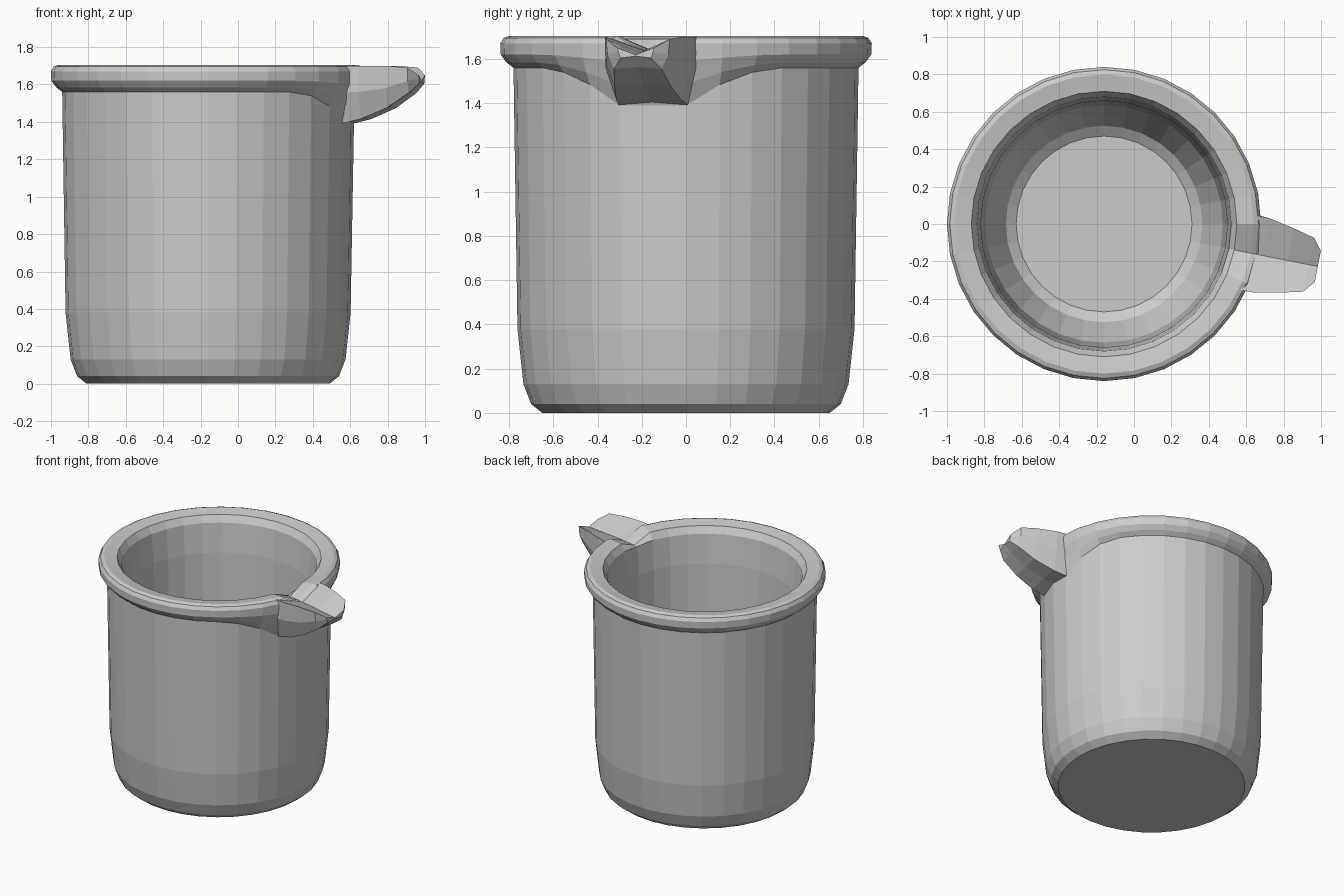
import bpy, bmesh
from math import sin, cos, pi, radians

if "Cube" in bpy.data.objects:
    bpy.data.objects.remove(bpy.data.objects["Cube"])

SIDES = 32
CENTRE_X = -0.16
SPOUT_TURN = radians(-11.25)   # spout points slightly towards the front


def loft(name, rings):
    """Skin a list of equal closed rings and cap both ends."""
    bm = bmesh.new()
    rows = [[bm.verts.new(p) for p in ring] for ring in rings]
    n = len(rows[0])
    for a, b in zip(rows, rows[1:]):
        for i in range(n):
            j = (i + 1) % n
            bm.faces.new((a[i], a[j], b[j], b[i]))
    bm.faces.new(rows[0][::-1])
    bm.faces.new(rows[-1])
    bmesh.ops.recalc_face_normals(bm, faces=bm.faces[:])
    mesh = bpy.data.meshes.new(name)
    bm.to_mesh(mesh)
    bm.free()
    obj = bpy.data.objects.new(name, mesh)
    obj.location.x = CENTRE_X
    obj.rotation_euler.z = SPOUT_TURN
    bpy.context.collection.objects.link(obj)
    return obj


# Beaker profile: radius, height, how far the row sags below the spout
profile = [
    (0.65, 0.0, 0), (0.70, 0.04, 0), (0.735, 0.13, 0), (0.762, 0.38, 0),
    (0.78, 1.56, 0.17), (0.812, 1.585, 0.10), (0.838, 1.62, 0.03),
    (0.84, 1.67, 0), (0.825, 1.695, 0), (0.80, 1.705, 0),
    (0.71, 1.69, 0), (0.68, 1.64, 0), (0.66, 1.42, 0),
    (0.635, 0.40, 0), (0.525, 0.15, 0), (0.47, 0.11, 0),
]
sag_weight = {0: 1.0, 1: 1.0, 2: 0.45, 3: 0.12}   # by sides away from spout

rings = []
for r, z, sag in profile:
    ring = []
    for i in range(SIDES):
        away = min(i, SIDES - i)
        zz = z - sag * sag_weight.get(away, 0)
        if away == 0:
            zz = min(zz, 1.63)                    # pouring channel through rim
        a = 2 * pi * i / SIDES
        ring.append((r * cos(a), r * sin(a), zz))
    rings.append(ring)
loft("beaker_body", rings)

# Spout stations: distance, top half width, top z, channel z,
# side half width, side z, bottom half width, bottom z
stations = [
    (0.755, 0.205, 1.70, 1.63, 0.21, 1.56, 0.16, 1.39),
    (0.86, 0.203, 1.70, 1.63, 0.20, 1.56, 0.15, 1.415),
    (1.00, 0.175, 1.70, 1.625, 0.17, 1.58, 0.13, 1.475),
    (1.115, 0.147, 1.69, 1.62, 0.14, 1.62, 0.11, 1.555),
    (1.165, 0.085, 1.65, 1.62, 0.08, 1.63, 0.07, 1.605),
]
rings = []
for u, tw, tz, cz, sw, sz, bw, bz in stations:
    rings.append([(u, tw, tz), (u, 0, cz), (u, -tw, tz), (u, -sw, sz),
                  (u, -bw, bz), (u, 0, bz + 0.008), (u, bw, bz), (u, sw, sz)])
loft("pouring_spout", rings)
